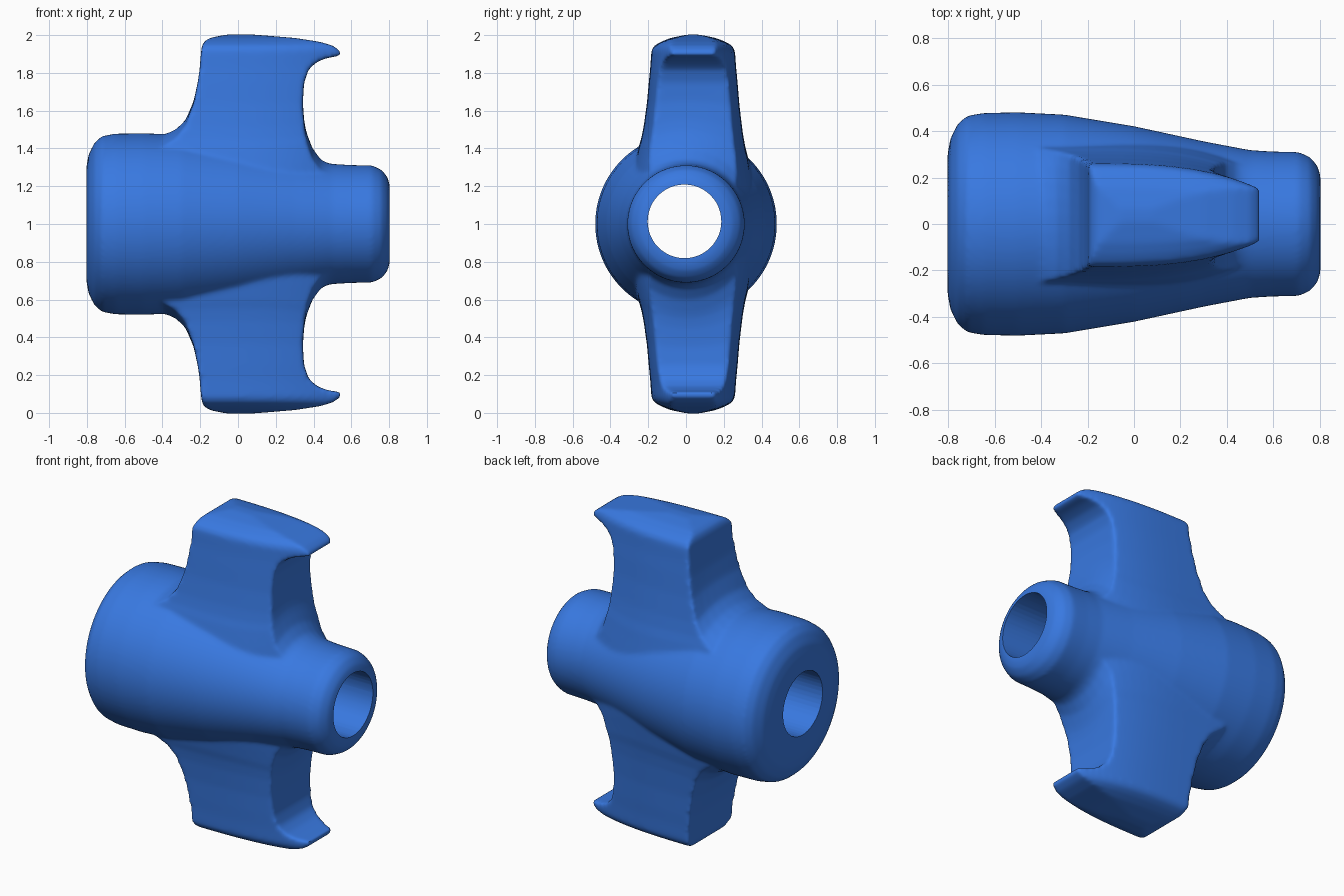
import bpy, bmesh, math

if "Cube" in bpy.data.objects:
    bpy.data.objects.remove(bpy.data.objects["Cube"])

# Hub profile: (x, radius) along the x axis
HUB = [(-0.803, 0.30), (-0.79, 0.37), (-0.76, 0.43), (-0.72, 0.465), (-0.65, 0.478),
       (-0.5, 0.481), (-0.3, 0.471), (0, 0.421), (0.3, 0.356), (0.5, 0.318), (0.6, 0.312),
       (0.71, 0.31), (0.76, 0.287), (0.79, 0.25), (0.803, 0.21)]

# Fin levels: (z, back x, front x, half width)
FIN = [(1.15, -0.40, 0.50, 0.345), (1.31, -0.40, 0.50, 0.335), (1.34, -0.40, 0.44, 0.325),
       (1.40, -0.40, 0.395, 0.31), (1.47, -0.40, 0.368, 0.288), (1.50, -0.33, 0.359, 0.275),
       (1.55, -0.278, 0.35, 0.262), (1.65, -0.235, 0.343, 0.245), (1.75, -0.213, 0.35, 0.235),
       (1.82, -0.203, 0.375, 0.228), (1.86, -0.20, 0.42, 0.225), (1.88, -0.198, 0.475, 0.224),
       (1.89, -0.197, 0.54, 0.223), (1.918, -0.195, 0.54, 0.221), (1.945, -0.19, 0.50, 0.205),
       (1.965, -0.18, 0.43, 0.17), (1.985, -0.15, 0.30, 0.12), (2.003, -0.06, 0.08, 0.03)]
FIN_Y = 0.038


def hub_radius(x):
    for (x0, r0), (x1, r1) in zip(HUB, HUB[1:]):
        if x <= x1:
            return r0 + (r1 - r0) * (x - x0) / (x1 - x0)
    return HUB[-1][1]


def loft(bm, rings):
    rows = [[bm.verts.new(p) for p in ring] for ring in rings]
    n = len(rows[0])
    for a, b in zip(rows, rows[1:]):
        for i in range(n):
            j = (i + 1) % n
            bm.faces.new((a[i], a[j], b[j], b[i]))
    bm.faces.new(rows[0][::-1])
    bm.faces.new(rows[-1])


def circle(x, r, n=96):
    return [(x, r * math.cos(2 * math.pi * i / n), 1 + r * math.sin(2 * math.pi * i / n))
            for i in range(n)]


def fin_ring(z, x0, x1, w, n=14, m=8):
    # Perimeter of a tapered section, draped over the hub near its root
    uv = [(i / n, -1) for i in range(n)] + [(1, -1 + 2 * j / m) for j in range(m)]
    uv += [(1 - i / n, 1) for i in range(n)] + [(0, 1 - 2 * j / m) for j in range(m)]
    drape = min(1, max(0, (1.72 - z) / 0.3))
    ring = []
    for u, v in uv:
        x = x0 + (x1 - x0) * u
        taper = 1 - 0.46 * max(0, (x + 0.2) / 0.73) ** 3
        y = FIN_Y + v * w * taper
        r = hub_radius(x)
        drop = r - math.sqrt(max(0.01, r * r - y * y))
        ring.append((x, y, z - drape * drop))
    return ring


bm = bmesh.new()
# Hub
loft(bm, [circle(x, r) for x, r in HUB])
# Upper and lower fins
upper = [fin_ring(*level) for level in FIN]
loft(bm, upper)
loft(bm, [[(x, y, 2 - z) for x, y, z in ring] for ring in upper])
bmesh.ops.recalc_face_normals(bm, faces=bm.faces)
mesh = bpy.data.meshes.new("finned_hub")
bm.to_mesh(mesh)
bm.free()
hub = bpy.data.objects.new("finned_hub", mesh)
bpy.context.collection.objects.link(hub)

# Bore cutter
bpy.ops.mesh.primitive_cylinder_add(vertices=48, radius=0.195, depth=3,
                                    location=(0, -0.008, 1.014), rotation=(0, math.pi / 2, 0))
cutter = bpy.context.object
cutter.name = "bore_cutter"
cutter.hide_render = True

# Fuse the parts, soften the joins, drill the bore
remesh = hub.modifiers.new("fuse", 'REMESH')
remesh.mode = 'VOXEL'
remesh.voxel_size = 0.012
soften = hub.modifiers.new("soften", 'SMOOTH')
soften.factor = 0.5
soften.iterations = 9
bore = hub.modifiers.new("bore", 'BOOLEAN')
bore.operation = 'DIFFERENCE'
bore.solver = 'EXACT'
bore.object = cutter

bpy.ops.object.select_all(action='DESELECT')
hub.select_set(True)
bpy.context.view_layer.objects.active = hub
for name in ("fuse", "soften", "bore"):
    bpy.ops.object.modifier_apply(modifier=name)
bpy.data.objects.remove(cutter)
bpy.ops.object.shade_smooth_by_angle(angle=math.radians(40))

# Blue finish
mat = bpy.data.materials.new("blue")
mat.diffuse_color = (0.04, 0.19, 0.75, 1)
mat.use_nodes = True
mat.node_tree.nodes["Principled BSDF"].inputs["Base Color"].default_value = mat.diffuse_color
hub.data.materials.clear()
hub.data.materials.append(mat)
